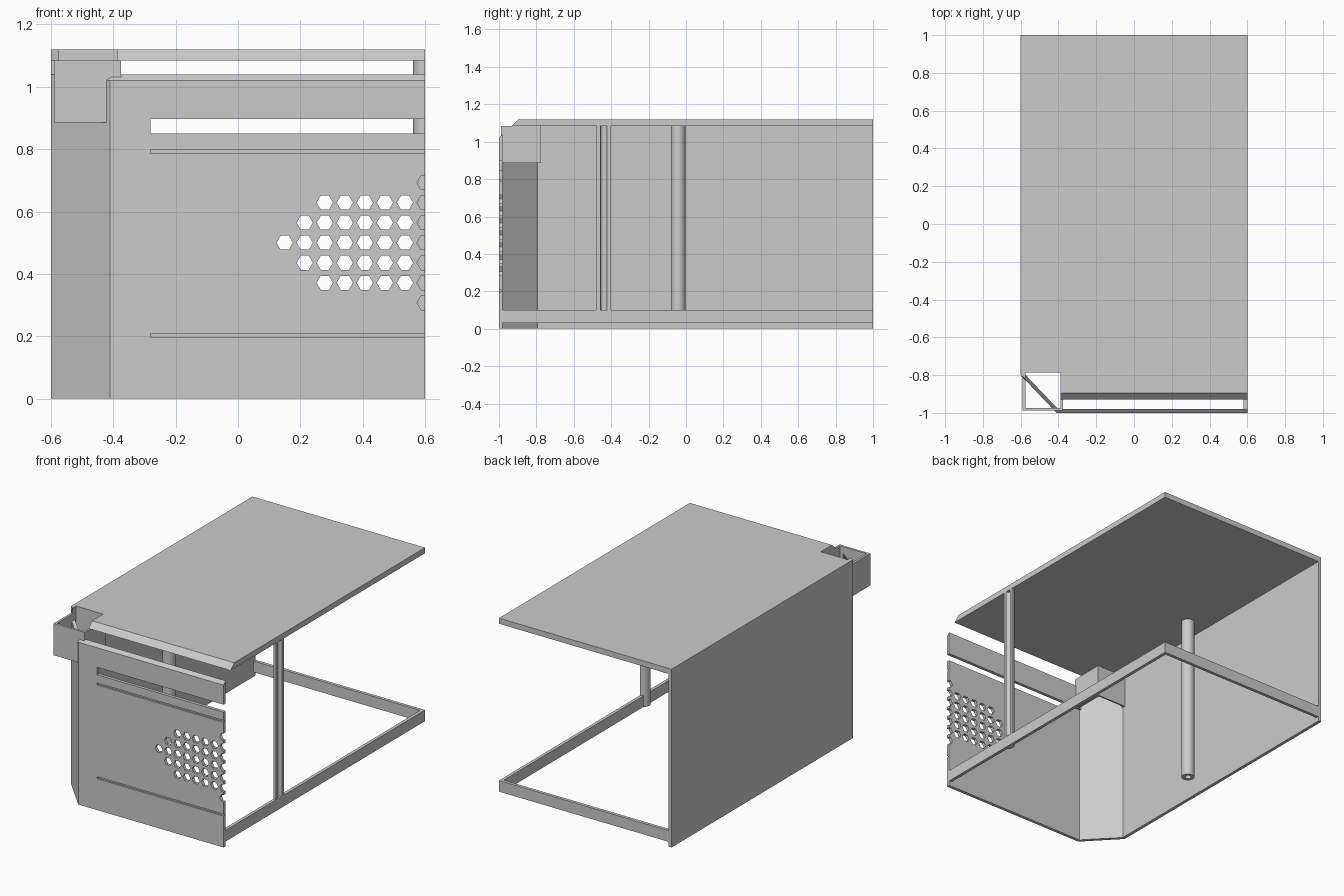
import bpy, bmesh
from math import cos, sin, pi, radians
from mathutils import Matrix

cube = bpy.data.objects.get("Cube")
if cube:
    bpy.data.objects.remove(cube, do_unlink=True)

grey = bpy.data.materials.new("plain grey")
grey.use_nodes = True
COLOUR = (0.6, 0.6, 0.6, 1)
grey.diffuse_color = COLOUR
grey.node_tree.nodes["Principled BSDF"].inputs["Base Color"].default_value = COLOUR

EDGE = 0.6        # open side, where the shell is sectioned
T = 0.02          # sheet thickness
ROOF_LOW, ROOF_TOP = 1.085, 1.12


def add_prism(bm, outline, z0, z1):
    """Extrude an xy outline between two heights."""
    low = [bm.verts.new((x, y, z0)) for x, y in outline]
    face = bm.faces.new(low)
    new = bmesh.ops.extrude_face_region(bm, geom=[face])["geom"]
    top = [v for v in new if isinstance(v, bmesh.types.BMVert)]
    bmesh.ops.translate(bm, verts=top, vec=(0, 0, z1 - z0))


def add_box(bm, x0, x1, y0, y1, z0, z1):
    add_prism(bm, [(x0, y0), (x1, y0), (x1, y1), (x0, y1)], z0, z1)


def finish(name, bm):
    bmesh.ops.recalc_face_normals(bm, faces=bm.faces[:])
    mesh = bpy.data.meshes.new(name)
    bm.to_mesh(mesh)
    bm.free()
    mesh.materials.append(grey)
    obj = bpy.data.objects.new(name, mesh)
    bpy.context.collection.objects.link(obj)
    return obj


def activate(obj):
    bpy.ops.object.select_all(action="DESELECT")
    obj.select_set(True)
    bpy.context.view_layer.objects.active = obj


def cut(obj, bm):
    """Subtract the closed pieces in bm from obj."""
    cutter = finish("cutter", bm)
    cutter.hide_render = True
    activate(obj)
    mod = obj.modifiers.new("cut", "BOOLEAN")
    mod.operation, mod.solver, mod.object = "DIFFERENCE", "EXACT", cutter
    bpy.ops.object.modifier_apply(modifier=mod.name)
    bpy.data.objects.remove(cutter, do_unlink=True)


# Front panel with its angled corner, top edge sloping down to the front
bm = bmesh.new()
add_prism(bm, [(EDGE, -1), (-0.41, -1), (-0.6, -0.8), (-0.58, -0.793),
               (-0.402, -1 + T), (EDGE, -1 + T)], 0, 1.04)
for v in bm.verts:
    if v.co.z > 1 and v.co.y < -0.99:
        v.co.z -= T
front_panel = finish("front_panel", bm)

# Slot, shallow grooves and honeycomb of vents in the front panel
bm = bmesh.new()
add_box(bm, -0.28, 0.7, -1.1, -0.9, 0.85, 0.897)
for z in (0.203, 0.792):
    add_box(bm, -0.28, 0.7, -1.1, -0.99, z - 0.006, z + 0.006)
PITCH = 0.0643
for row, count in ((0, 8), (1, 7), (2, 6), (3, 1)):
    for side in ((1, -1) if row else (1,)):
        for k in range(count):
            cx, cz = EDGE - k * PITCH, 0.5 + side * row * PITCH
            hexagon = bmesh.ops.create_cone(
                bm, cap_ends=True, segments=6, radius1=0.026, radius2=0.026, depth=0.2,
                matrix=Matrix.Translation((cx, -1, cz)) @ Matrix.Rotation(pi / 2, 4, "X")
                @ Matrix.Rotation(pi / 6, 4, "Z"))["verts"]
            # keep the corners pointing sideways
            if max(v.co.x for v in hexagon) - cx < 0.025:
                bmesh.ops.rotate(bm, verts=hexagon, cent=(cx, -1, cz),
                                 matrix=Matrix.Rotation(pi / 6, 3, "Y"))
cut(front_panel, bm)

# Side wall
bm = bmesh.new()
add_box(bm, -0.6, -0.6 + T, -0.8, 1, 0, ROOF_LOW)
finish("side_wall", bm)

# Roof with sloped front lip and clipped corner
bm = bmesh.new()
add_prism(bm, [(EDGE, -0.93), (-0.477, -0.93), (-0.6, -0.8), (-0.6, 1), (EDGE, 1)],
          ROOF_LOW, ROOF_TOP)
for v in bm.verts:
    if v.co.z > 1.1 and v.co.y < -0.9:
        v.co.y += 0.035
roof = finish("roof", bm)
bm = bmesh.new()
add_box(bm, -0.575, -0.388, -1.1, -0.785, 1, 1.2)
cut(roof, bm)

# Open square socket in the angled corner
bm = bmesh.new()
add_box(bm, -0.59, -0.375, -0.988, -0.775, 0.885, ROOF_LOW)
socket = finish("corner_socket", bm)
bm = bmesh.new()
add_box(bm, -0.575, -0.388, -0.973, -0.785, 0.8, 1.2)
cut(socket, bm)

# Bottom rails along the open side and the back
bm = bmesh.new()
add_prism(bm, [(EDGE - T, -1 + T), (EDGE, -1 + T), (EDGE, 1), (-0.58, 1),
               (-0.58, 1 - T), (EDGE - T, 1 - T)], 0.03, 0.1)
finish("bottom_rails", bm)


# Hollow posts: one whole, one halved by the open side
def post(name, cx, cy, start, sweep):
    bm = bmesh.new()
    steps = 32
    rings = []
    for i in range(steps + 1):
        a = start + sweep * i / steps
        rings.append([bm.verts.new((cx + r * cos(a), cy + r * sin(a), z))
                      for r, z in ((0.038, 0.03), (0.038, ROOF_LOW),
                                   (0.018, ROOF_LOW), (0.018, 0.03))])
    for a, b in zip(rings, rings[1:]):
        for j in range(4):
            bm.faces.new((a[j], b[j], b[j - 3], a[j - 3]))
    if sweep < 2 * pi:
        bm.faces.new(rings[0])
        bm.faces.new(rings[-1])
    else:
        bmesh.ops.remove_doubles(bm, verts=bm.verts[:], dist=0.0001)
    activate(finish(name, bm))
    bpy.ops.object.shade_smooth_by_angle(angle=radians(30))


post("inner_post", -0.45, -0.042, 0, 2 * pi)
post("half_post", EDGE, -0.44, pi / 2, pi)
